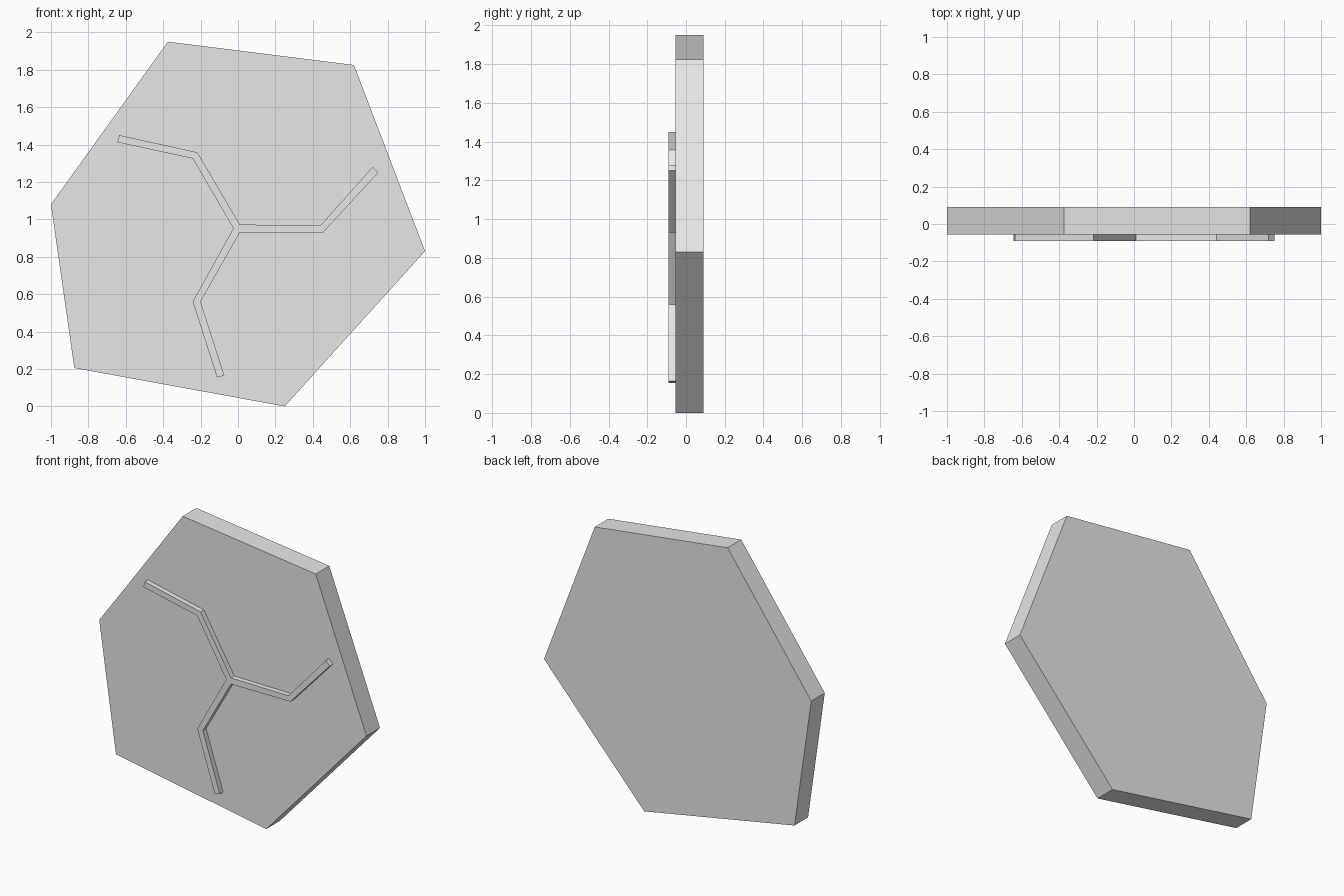
import bpy
import bmesh

cube = bpy.data.objects.get("Cube")
if cube:
    bpy.data.objects.remove(cube, do_unlink=True)

grey = bpy.data.materials.new("light_grey")
grey.use_nodes = True
colour = (0.8, 0.8, 0.8, 1)
grey.diffuse_color = colour
grey.node_tree.nodes["Principled BSDF"].inputs["Base Color"].default_value = colour


def plate(name, outline, front, back):
    """Extrude a clockwise (x, z) outline from front to back along y."""
    bm = bmesh.new()
    face = bm.faces.new([bm.verts.new((x, front, z)) for x, z in outline])
    extruded = bmesh.ops.extrude_face_region(bm, geom=[face], use_keep_orig=True)
    moved = [v for v in extruded["geom"] if isinstance(v, bmesh.types.BMVert)]
    bmesh.ops.translate(bm, verts=moved, vec=(0, back - front, 0))
    bmesh.ops.recalc_face_normals(bm, faces=bm.faces)
    mesh = bpy.data.meshes.new(name)
    bm.to_mesh(mesh)
    bm.free()
    mesh.materials.append(grey)
    obj = bpy.data.objects.new(name, mesh)
    bpy.context.scene.collection.objects.link(obj)
    return obj


# Irregular six-sided slab
plate("hexagonal_slab",
      [(-0.375, 1.95), (0.62, 1.825), (1.0, 0.83),
       (0.25, 0.0), (-0.875, 0.205), (-1.0, 1.08)],
      -0.055, 0.09)

# Three bent arms meeting at a centre, raised on the front
right_arm = [(0.01, 0.972), (0.44, 0.967), (0.72, 1.28), (0.75, 1.25), (0.455, 0.93)]
lower_arm = [(0.01, 0.93), (-0.2, 0.56), (-0.073, 0.165), (-0.112, 0.155), (-0.242, 0.56)]
upper_arm = [(-0.025, 0.952), (-0.242, 1.325), (-0.645, 1.412), (-0.635, 1.45), (-0.217, 1.358)]
plate("raised_branching_rib", right_arm + lower_arm + upper_arm, -0.09, -0.055)
